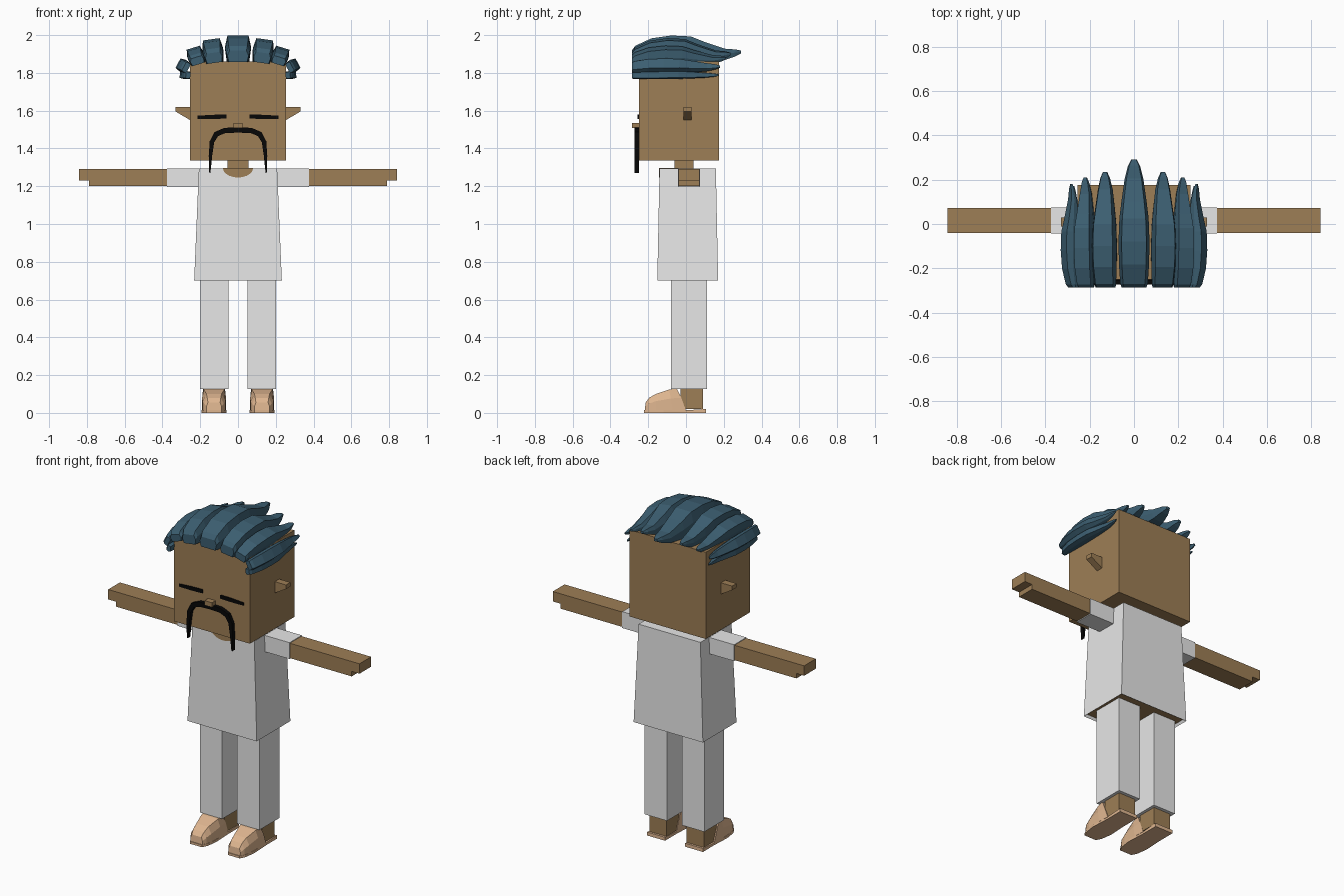
import bpy, math
from mathutils import Matrix, Vector

cube = bpy.data.objects.get("Cube")
if cube:
    bpy.data.objects.remove(cube, do_unlink=True)
import bmesh


def material(name, rgb):
    m = bpy.data.materials.new(name)
    m.use_nodes = True
    m.diffuse_color = (*rgb, 1)
    bsdf = next(n for n in m.node_tree.nodes if n.type == 'BSDF_PRINCIPLED')
    bsdf.inputs["Base Color"].default_value = (*rgb, 1)
    return m


SKIN = material("skin_brown", (0.34, 0.21, 0.092))
CLOTH = material("cloth_white", (0.8, 0.8, 0.8))
HAIR = material("hair_teal", (0.045, 0.113, 0.165))
BLACK = material("facial_black", (0.002, 0.002, 0.002))
SHOE = material("shoe_tan", (0.74, 0.47, 0.28))


def loft(name, sections, *mats, matrix=None, finish=None):
    """Skin a row of equal-sized point rings and cap both ends."""
    bm = bmesh.new()
    rings = [[bm.verts.new(p) for p in ring] for ring in sections]
    n = len(rings[0])
    for a, b in zip(rings, rings[1:]):
        for i in range(n):
            j = (i + 1) % n
            bm.faces.new((a[i], a[j], b[j], b[i]))
    bm.faces.new(rings[0])
    bm.faces.new(rings[-1])
    if matrix:
        bm.transform(matrix)
    bmesh.ops.recalc_face_normals(bm, faces=bm.faces)
    if finish:
        finish(bm)
    mesh = bpy.data.meshes.new(name)
    bm.to_mesh(mesh)
    bm.free()
    for m in mats:
        mesh.materials.append(m)
    obj = bpy.data.objects.new(name, mesh)
    bpy.context.collection.objects.link(obj)
    return obj


def rect(x0, x1, y0, y1, z):
    return [(x0, y0, z), (x1, y0, z), (x1, y1, z), (x0, y1, z)]


def box(name, mat, xs, ys, zs):
    return loft(name, [rect(*xs, *ys, z) for z in zs], mat)


def extrude(name, mat, outline, y0, y1):
    """Extrude an (x, z) outline along y."""
    return loft(name, [[(x, y, z) for x, z in outline] for y in (y0, y1)], mat)


def ribbon(name, mat, path, y0, y1):
    """Tapered strip along (x, z, half width) points."""
    sections = []
    for i, (x, z, w) in enumerate(path):
        a, b = path[max(i - 1, 0)], path[min(i + 1, len(path) - 1)]
        d = Vector((b[0] - a[0], b[1] - a[1])).normalized() * w
        sections.append([(x - d.y, y0, z + d.x), (x + d.y, y0, z - d.x),
                         (x + d.y, y1, z - d.x), (x - d.y, y1, z + d.x)])
    return loft(name, sections, mat)


# Head, neck and nose
box("head", SKIN, (-0.255, 0.255), (-0.25, 0.175), (1.335, 1.86))
box("neck", SKIN, (-0.055, 0.055), (-0.06, 0.04), (1.27, 1.34))
box("nose", SKIN, (-0.025, 0.025), (-0.285, -0.245), (1.507, 1.535))

# Moustache
half = [(0.07, 1.495, 0.014), (0.115, 1.476, 0.014), (0.138, 1.435, 0.012),
        (0.146, 1.36, 0.009), (0.149, 1.27, 0.003)]
ribbon("moustache", BLACK, [(-x, z, w) for x, z, w in reversed(half)]
       + [(0, 1.498, 0.014)] + half, -0.272, -0.248)


# Shirt, with a recessed skin-coloured underside
def recess_bottom(bm):
    bm.faces.ensure_lookup_table()
    bottom = min(bm.faces, key=lambda f: f.calc_center_median().z)
    bmesh.ops.inset_region(bm, faces=[bottom], thickness=0.012)
    bmesh.ops.translate(bm, verts=bottom.verts, vec=(0, 0, 0.015))
    bottom.material_index = 1


loft("shirt", [rect(-0.232, 0.232, -0.152, 0.17, 0.7),
               rect(-0.207, 0.207, -0.14, 0.158, 1.295)],
     CLOTH, SKIN, finish=recess_bottom)

# Neckline opening
arc = [(0.08 * math.cos(a), 1.296 - 0.05 * math.sin(a))
       for a in [math.pi * i / 10 for i in range(11)]]
extrude("neckline_front", SKIN, arc, -0.144, -0.136)
box("neckline_top", SKIN, (-0.08, 0.08), (-0.143, -0.04), (1.29, 1.297))

# Paired parts
for side, s in (("left", 1), ("right", -1)):
    def xs(a, b):
        return tuple(sorted((s * a, s * b)))

    # Eyes and ears
    ribbon(side + "_eye", BLACK,
           [(s * 0.06, 1.569, 0.011), (s * 0.14, 1.567, 0.011), (s * 0.215, 1.565, 0.008)],
           -0.256, -0.247)
    extrude(side + "_ear", SKIN, [(s * 0.25, 1.62), (s * 0.33, 1.62),
                                  (s * 0.33, 1.595), (s * 0.25, 1.548)], -0.012, 0.03)

    # Sleeve and arm with stepped fingertips
    box(side + "_sleeve", CLOTH, xs(0.19, 0.375), (-0.042, 0.075), (1.195, 1.294))
    extrude(side + "_arm", SKIN,
            [(s * x, z) for x, z in ((0.36, 1.2), (0.79, 1.2), (0.79, 1.23),
                                     (0.842, 1.23), (0.842, 1.29), (0.36, 1.29))],
            -0.04, 0.072)

    # Leg and ankle
    box(side + "_trouser_leg", CLOTH, xs(0.05, 0.2), (-0.08, 0.11), (0.127, 0.72))
    box(side + "_ankle", SKIN, xs(0.068, 0.182), (-0.03, 0.09), (0.02, 0.14))

    # Backless shoe: sole plus lofted upper
    c = s * 0.127
    sole = [(0.06, 0.105), (0.06, 0.0), (0.066, -0.12), (0.056, -0.19), (0.04, -0.222)]
    outline = [(c + w, y) for w, y in sole] + [(c - w, y) for w, y in reversed(sole)]
    loft(side + "_sole", [[(x, y, z if y < 0.05 else z * 1.5) for x, y in outline]
                          for z in (0, 0.014)], SHOE)
    upper = []
    # (y at base, y at top, half width at base, half width at top, height)
    for yb, yt, wb, wt, h in ((0.0, -0.05, 0.062, 0.058, 0.13),
                              (-0.07, -0.09, 0.064, 0.054, 0.123),
                              (-0.16, -0.16, 0.06, 0.04, 0.1),
                              (-0.195, -0.195, 0.052, 0.036, 0.08),
                              (-0.218, -0.214, 0.04, 0.032, 0.055)):
        ym, zm = (yb + yt) / 2, h * 0.62
        upper.append([(c - wb, yb, 0.012), (c - wb, ym, zm), (c - wt, yt, h),
                      (c + wt, yt, h), (c + wb, ym, zm), (c + wb, yb, 0.012)])
    loft(side + "_shoe_upper", upper, SHOE)

# Hair locks: one tapered shape, scaled and rolled around the crown
# (fraction along, underside, top, half width)
stations = [(0, 0, 0.06, 0.056), (0.03, 0, 0.085, 0.062), (0.18, 0, 0.125, 0.068),
            (0.36, 0, 0.14, 0.07), (0.54, 0, 0.135, 0.066), (0.67, 0, 0.105, 0.057),
            (0.85, 0.01, 0.07, 0.042), (0.95, 0.03, 0.066, 0.027), (1, 0.045, 0.06, 0.012)]


def lock(name, x, z, roll, width, height, tip):
    sections = []
    for t, lo, hi, w in stations:
        y = -0.287 + t * (tip + 0.287)
        w, lo, hi = w * width, lo * height, hi * height
        mid = lo + (hi - lo) * 0.55
        sections.append([(-w * 0.85, y, lo), (w * 0.85, y, lo), (w, y, mid),
                         (w * 0.8, y, hi), (-w * 0.8, y, hi), (-w, y, mid)])
    place = Matrix.Translation((x, 0, z)) @ Matrix.Rotation(math.radians(roll), 4, 'Y')
    loft(name, sections, HAIR, matrix=place)


lock("crown_lock", 0, 1.858, 0, 1, 1, 0.292)
for name, x, z, roll, width, height, tip in (
        ("upper", 0.124, 1.853, 8, 0.8, 0.9, 0.235),
        ("outer", 0.21, 1.845, 17, 0.65, 0.66, 0.21),
        ("side", 0.262, 1.822, 62, 0.5, 0.45, 0.18),
        ("lower", 0.252, 1.786, 84, 0.32, 0.4, 0.172)):
    for side, s in (("left", 1), ("right", -1)):
        lock(f"{side}_{name}_lock", s * x, z, s * roll, width, height, tip)
